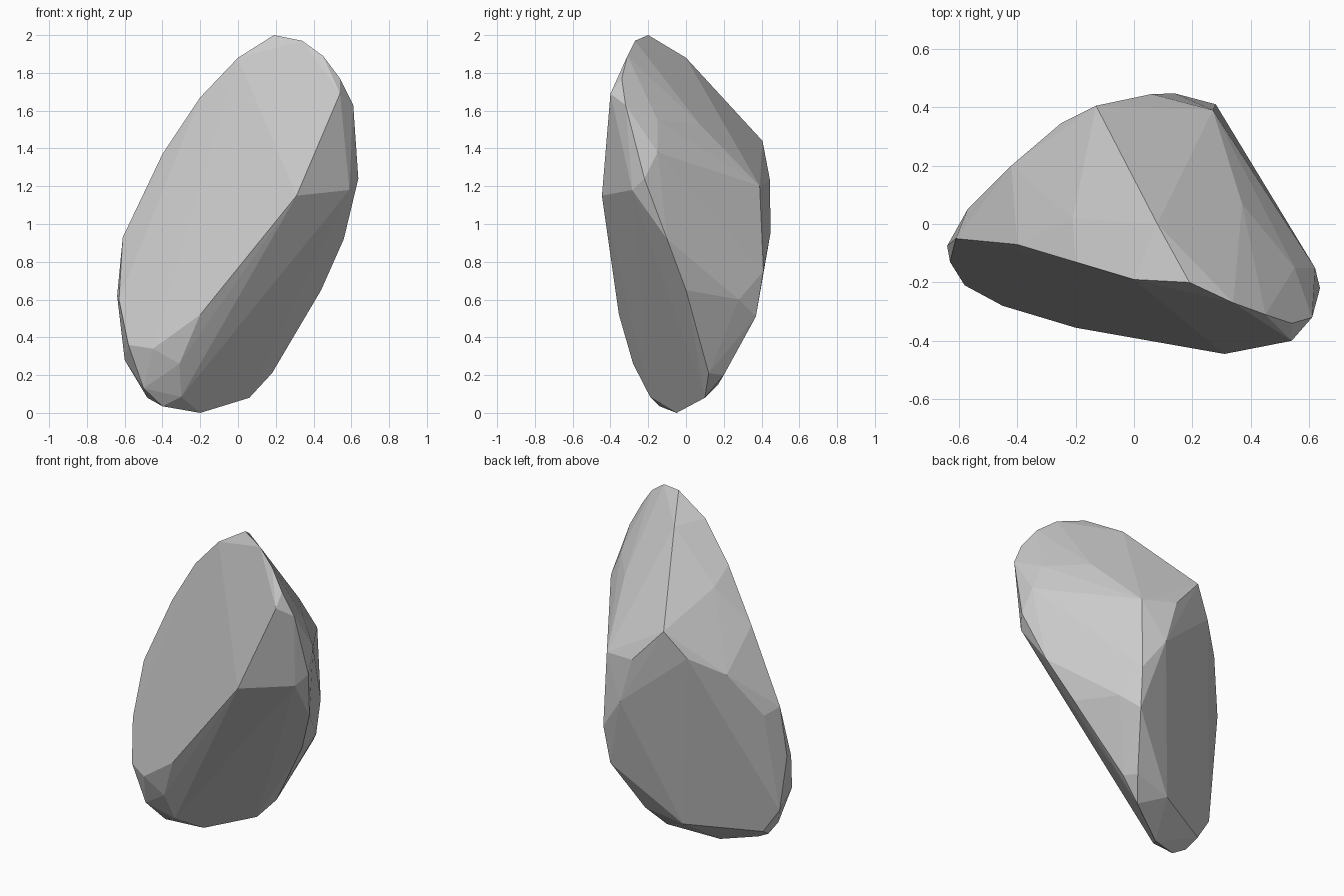
import bpy, bmesh, math

# Rim around the broad front facet (front plane meets the sides and top)
front_rim = [(-.61, -.05, .93), (-.4, -.07, 1.37), (-.2, -.13, 1.67), (0, -.19, 1.88),
             (.19, -.2, 2), (.34, -.27, 1.97), (.45, -.31, 1.89),
             (.54, -.34, 1.77), (.54, -.4, 1.69)]

# Keel between the front facet and the undercut facet
keel = [(.31, -.445, 1.15), (-.2, -.355, .52), (-.31, -.28, .26),
        (-.45, -.28, .34), (-.58, -.21, .36), (-.5, -.19, .13), (-.3, -.19, .085)]

# Right edge of the undercut facet, running down to the foot
undercut_edge = [(.61, -.32, 1.63), (.59, -.285, 1.18), (.637, -.22, 1.24), (.56, -.1, .92),
                 (.44, 0, .65), (.18, .12, .21), (.06, .1, .08)]

# Foot and left end
foot = [(-.2, -.05, 0), (-.4, -.14, .035), (-.48, -.12, .08), (-.5, -.04, .13),
        (-.6, -.06, .28), (-.64, -.075, .62), (-.63, -.13, .6)]

# Outline of the large back facet
back_rim = [(-.57, .05, .9), (-.42, .2, 1.17), (-.25, .345, 1.28), (-.13, .405, 1.44),
            (.06, .445, 1.23), (.14, .447, .95), (.28, .41, .75), (.26, .37, .51),
            (.14, .2, .2), (-.1, .17, .15)]

# Top ridge, left shoulder, right shoulder and right flank
shoulder = [(.08, 0, 1.88), (-.34, .1, 1.36), (-.21, .02, 1.59), (.37, .07, 1.53),
            (.2, .37, 1.25), (.55, -.15, 1.55), (.62, -.15, 1.38), (.27, .39, 1.2),
            (.39, .125, .63), (.34, .28, .6)]

# Wrap the facet edges in a convex skin and merge nearly flat facets
bm = bmesh.new()
for loop in (front_rim, keel, undercut_edge, foot, back_rim, shoulder):
    for p in loop:
        bm.verts.new(p)
bmesh.ops.convex_hull(bm, input=bm.verts[:])
bmesh.ops.delete(bm, geom=[v for v in bm.verts if not v.link_faces], context='VERTS')
bmesh.ops.dissolve_limit(bm, angle_limit=math.radians(3), verts=bm.verts[:], edges=bm.edges[:])
bmesh.ops.recalc_face_normals(bm, faces=bm.faces[:])

mesh = bpy.data.meshes.new("rock")
bm.to_mesh(mesh)
bm.free()
rock = bpy.data.objects.new("rock", mesh)
bpy.context.collection.objects.link(rock)
